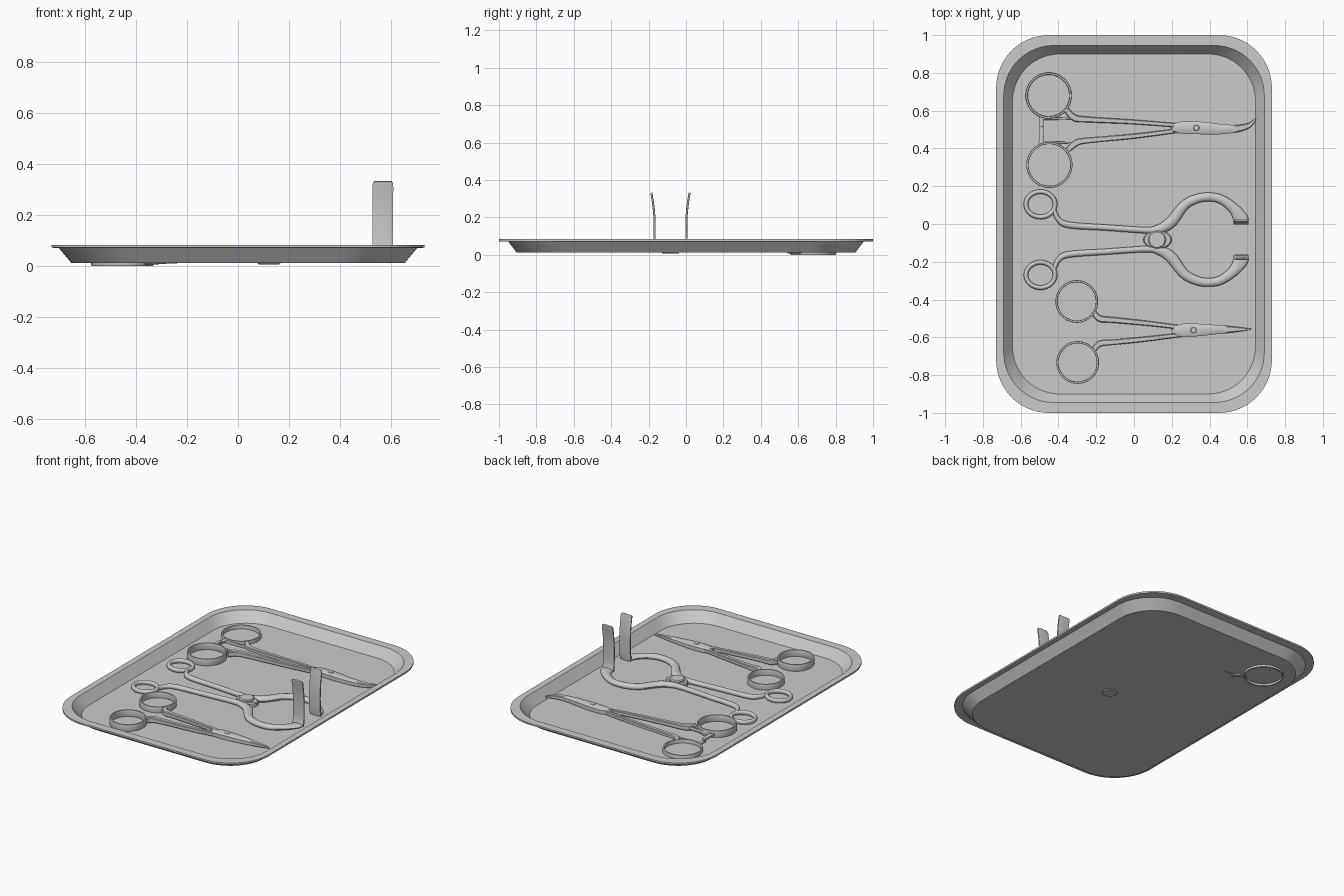
import bpy, bmesh, math
from mathutils import Vector


def loft(name, loops, closed=False, angle=35):
    """Skin a list of equally sized point loops into one smooth-shaded object."""
    bm = bmesh.new()
    rows = [[bm.verts.new(p) for p in loop] for loop in loops]
    n = len(rows[0])
    pairs = list(zip(rows, rows[1:]))
    if closed:
        pairs.append((rows[-1], rows[0]))
    for a, b in pairs:
        for i in range(n):
            j = (i + 1) % n
            bm.faces.new((a[i], a[j], b[j], b[i]))
    if not closed:
        bm.faces.new(rows[0])
        bm.faces.new(rows[-1])
    bmesh.ops.recalc_face_normals(bm, faces=bm.faces)
    mesh = bpy.data.meshes.new(name)
    bm.to_mesh(mesh)
    bm.free()
    mesh.shade_smooth()
    mesh.set_sharp_from_angle(angle=math.radians(angle))
    ob = bpy.data.objects.new(name, mesh)
    bpy.context.collection.objects.link(ob)
    return ob


def rounded_rect(hx, hy, r, z, seg=14):
    pts = []
    for k, (sx, sy) in enumerate([(1, 1), (-1, 1), (-1, -1), (1, -1)]):
        for i in range(seg + 1):
            a = math.pi / 2 * (k + i / seg)
            pts.append((sx * (hx - r) + r * math.cos(a), sy * (hy - r) + r * math.sin(a), z))
    return pts


def section(boxy):
    if boxy:  # chamfered rectangle
        c = 0.7
        return [(1, c), (c, 1), (-c, 1), (-1, c), (-1, -c), (-c, -1), (c, -1), (1, -c)]
    return [(math.cos(math.tau * i / 14), math.sin(math.tau * i / 14)) for i in range(14)]


def smooth_path(keys, steps=6):
    """Catmull-Rom through (x, y, z, width, height) keys."""
    out = []
    for i in range(len(keys) - 1):
        p = [keys[max(0, min(len(keys) - 1, i + k))] for k in (-1, 0, 1, 2)]
        for s in range(steps):
            t = s / steps
            out.append([0.5 * (2 * b + (c - a) * t + (2 * a - 5 * b + 4 * c - d) * t * t
                               + (3 * b - a - 3 * c + d) * t ** 3) for a, b, c, d in zip(*p)])
    return out + [list(keys[-1])]


def sweep(name, path, boxy=True, closed=False, up=(0, 0, 1)):
    up, n, loops = Vector(up), len(path), []
    for i, p in enumerate(path):
        if closed:
            a, b = path[i - 1], path[(i + 1) % n]
        else:
            a, b = path[max(i - 1, 0)], path[min(i + 1, n - 1)]
        t = (Vector(b[:3]) - Vector(a[:3])).normalized()
        side = up.cross(t).normalized()
        bi = t.cross(side)
        loops.append([Vector(p[:3]) + side * (u * p[3] / 2) + bi * (v * p[4] / 2)
                      for u, v in section(boxy)])
    return loft(name, loops, closed)


def ring(name, x, y, z, rx, ry, w, h, boxy=True, n=56):
    path = [(x + rx * math.cos(math.tau * i / n), y + ry * math.sin(math.tau * i / n), z, w, h)
            for i in range(n)]
    return sweep(name, path, boxy, True)


def disc(name, x, y, rx, ry, z0, z1, bevel=0.006, n=40):
    def loop(k, z):
        return [(x + (rx - k) * math.cos(math.tau * i / n),
                 y + (ry - k) * math.sin(math.tau * i / n), z) for i in range(n)]
    return loft(name, [loop(bevel, z0), loop(0, z0 + bevel), loop(0, z1 - bevel), loop(bevel, z1)])


# Tray: thin pressed shell with sloped walls and a flat flange
loft("tray", [rounded_rect(*r) for r in [
    (0.652, 0.905, 0.255, 0.012), (0.700, 0.950, 0.27, 0.070), (0.730, 1.000, 0.28, 0.072),
    (0.730, 1.000, 0.28, 0.083), (0.690, 0.945, 0.265, 0.083), (0.643, 0.900, 0.25, 0.020)]], angle=20)

# Curved clamp: finger rings
ring("curved_clamp_ring_a", -0.452, 0.68, 0.022, 0.116, 0.116, 0.012, 0.044)
ring("curved_clamp_ring_b", -0.448, 0.313, 0.044, 0.116, 0.116, 0.012, 0.044)
# Curved clamp: shanks
sweep("curved_clamp_shank_a", smooth_path([
    (-0.358, 0.605, 0.024, 0.030, 0.036), (-0.315, 0.562, 0.024, 0.036, 0.034),
    (-0.24, 0.553, 0.025, 0.030, 0.028), (0.0, 0.540, 0.030, 0.024, 0.024),
    (0.26, 0.520, 0.036, 0.022, 0.024)]))
sweep("curved_clamp_shank_b", smooth_path([
    (-0.350, 0.392, 0.044, 0.030, 0.036), (-0.305, 0.430, 0.044, 0.036, 0.034),
    (-0.24, 0.443, 0.043, 0.032, 0.030), (0.0, 0.465, 0.040, 0.026, 0.026),
    (0.26, 0.498, 0.036, 0.022, 0.024)]))
# Curved clamp: ratchet arms that face each other
sweep("curved_clamp_ratchet_a", [(-0.490, 0.57, 0.030, 0.026, 0.016), (-0.490, 0.50, 0.030, 0.018, 0.014)])
sweep("curved_clamp_ratchet_b", [(-0.490, 0.42, 0.042, 0.030, 0.016), (-0.490, 0.52, 0.042, 0.018, 0.014)])
for s, y, z in ((1, 0.556, 0.026), (-1, 0.432, 0.043)):
    sweep("curved_clamp_ratchet_web", [(-0.49, y, z, 0.012, 0.02), (-0.30, y + s * 0.004, z, 0.012, 0.02)])
# Curved clamp: box joint and curved jaws
sweep("curved_clamp_jaw", smooth_path([
    (0.20, 0.498, 0.038, 0.020, 0.030), (0.245, 0.510, 0.038, 0.062, 0.036),
    (0.36, 0.508, 0.038, 0.066, 0.038), (0.46, 0.502, 0.038, 0.054, 0.034),
    (0.55, 0.506, 0.038, 0.038, 0.028), (0.61, 0.523, 0.038, 0.026, 0.022),
    (0.645, 0.557, 0.038, 0.006, 0.010)]))
disc("curved_clamp_rivet", 0.33, 0.509, 0.016, 0.016, 0.02, 0.060, 0.003, 24)

# Straight clamp: rings, shanks, joint and tapered jaws
for tag, x, y, z, s in (("a", -0.303, -0.410, 0.036, 1), ("b", -0.298, -0.733, 0.042, -1)):
    ring("straight_clamp_ring_" + tag, x, y, z, 0.107, 0.107, 0.012, 0.044)
    m = -0.567
    sweep("straight_clamp_shank_" + tag, smooth_path([
        (-0.212, m + s * 0.098, z, 0.028, 0.036), (-0.180, m + s * 0.066, z, 0.034, 0.034),
        (-0.10, m + s * 0.058, z, 0.030, 0.028), (0.08, m + s * 0.040, 0.038, 0.026, 0.026),
        (0.26, m + s * 0.018, 0.038, 0.022, 0.024)]))
sweep("straight_clamp_jaw", smooth_path([
    (0.20, -0.570, 0.038, 0.024, 0.030), (0.255, -0.563, 0.038, 0.068, 0.036),
    (0.34, -0.561, 0.038, 0.066, 0.038), (0.44, -0.559, 0.038, 0.048, 0.032),
    (0.54, -0.558, 0.038, 0.028, 0.022), (0.62, -0.557, 0.038, 0.005, 0.010)]))
disc("straight_clamp_rivet", 0.315, -0.562, 0.016, 0.016, 0.02, 0.060, 0.003, 24)

# Spreader: mirrored handles, round jaws and upright blades
mid = -0.083
for tag, s in (("a", 1), ("b", -1)):
    ring("spreader_ring_" + tag, -0.495, mid + s * 0.187, 0.034, 0.077, 0.067, 0.024, 0.030, False)
    sweep("spreader_arm_" + tag, smooth_path([(x, mid + s * y, 0.034, w, h) for x, y, w, h in [
        (-0.425, 0.160, 0.022, 0.028), (-0.400, 0.108, 0.028, 0.030), (-0.345, 0.078, 0.034, 0.032),
        (-0.150, 0.064, 0.032, 0.032), (0.060, 0.050, 0.034, 0.034), (0.130, 0.056, 0.048, 0.036),
        (0.195, 0.092, 0.060, 0.038), (0.265, 0.180, 0.052, 0.038), (0.330, 0.216, 0.048, 0.038),
        (0.395, 0.226, 0.046, 0.036), (0.460, 0.214, 0.048, 0.036), (0.525, 0.168, 0.056, 0.032),
        (0.563, 0.115, 0.076, 0.026), (0.567, 0.090, 0.078, 0.022)]]), False)
    sweep("spreader_blade_" + tag, smooth_path([(0.567, mid + s * y, z, w, h) for y, z, w, h in [
        (0.094, 0.030, 0.018, 0.080), (0.086, 0.080, 0.012, 0.080), (0.085, 0.180, 0.011, 0.080),
        (0.091, 0.260, 0.011, 0.080), (0.100, 0.318, 0.011, 0.080), (0.101, 0.328, 0.010, 0.074),
        (0.102, 0.331, 0.009, 0.066)]], 4), up=(1, 0, 0))
# Spreader: hub and pivot screw
disc("spreader_hub", 0.125, mid, 0.075, 0.050, 0.018, 0.050)
disc("spreader_pivot", 0.122, mid, 0.047, 0.047, 0.007, 0.062)
